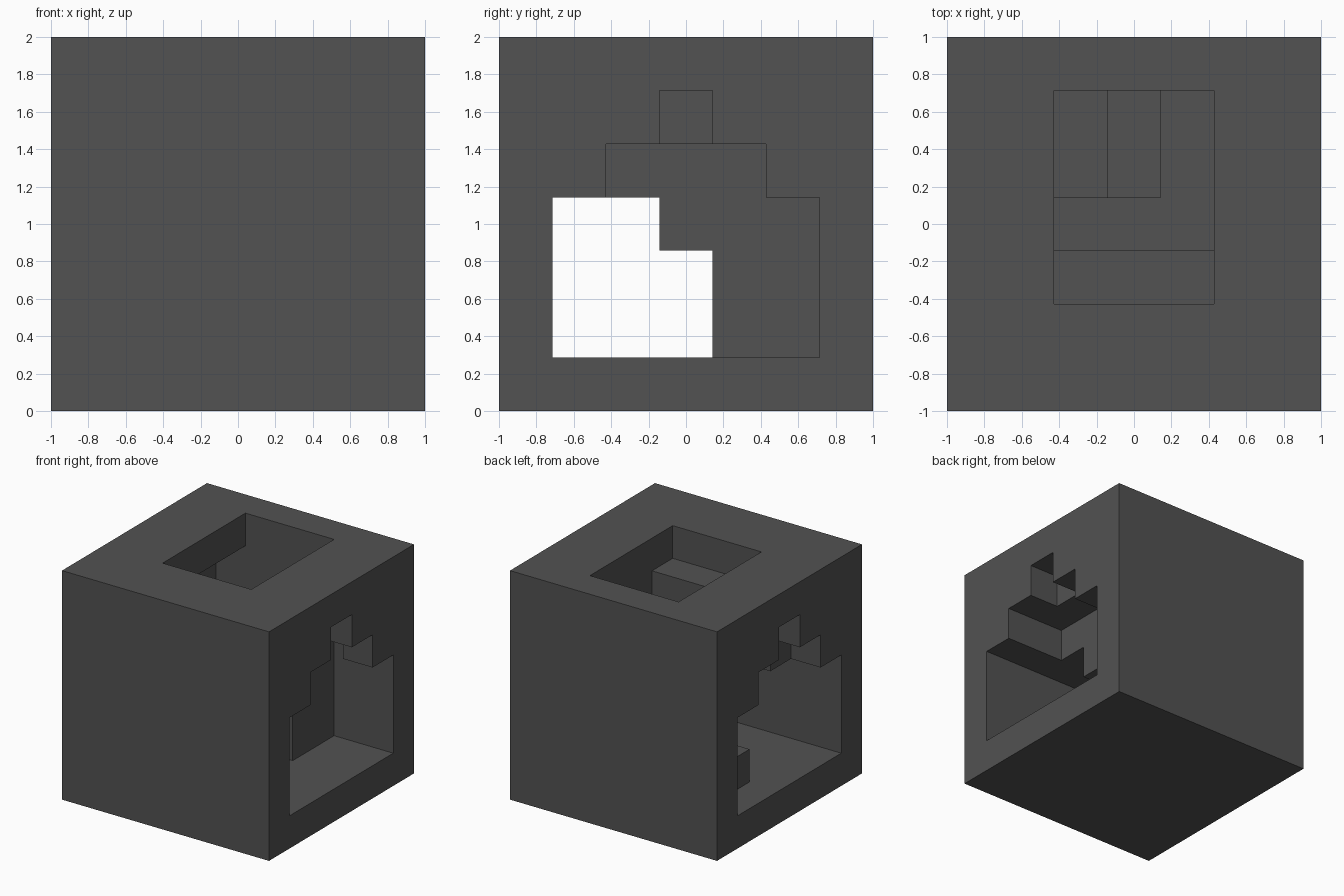
import bpy, bmesh
from mathutils import Vector

cube = bpy.data.objects.get("Cube")
if cube:
    bpy.data.objects.remove(cube, do_unlink=True)

N = 7            # cells along each side
U = 2 / N        # cell size

mat = bpy.data.materials.new("dark grey")
mat.use_nodes = True
COL = (0.085, 0.085, 0.085, 1)
mat.diffuse_color = COL
bsdf = next(n for n in mat.node_tree.nodes if n.type == 'BSDF_PRINCIPLED')
bsdf.inputs["Base Color"].default_value = COL
bsdf.inputs["Roughness"].default_value = 0.8


def box(x0, x1, y0, y1, z0, z1):
    """Set of grid cells in an inclusive range."""
    return {(x, y, z) for x in range(x0, x1 + 1)
            for y in range(y0, y1 + 1) for z in range(z0, z1 + 1)}


# Hollow room with a square stairwell up through the roof
hollow = (box(1, 5, 1, 5, 1, 3) | box(1, 5, 2, 5, 4, 4)
          | box(1, 4, 3, 5, 5, 5) | box(2, 4, 2, 5, 6, 6))
# Stepped doorway through each side wall
for x in (0, 6):
    hollow |= box(x, x, 1, 5, 1, 3) | box(x, x, 2, 4, 4, 4) | box(x, x, 3, 3, 5, 5)
walls = box(0, 6, 0, 6, 0, 6) - hollow

# Lower flight climbs along x, then a landing and an upper step turn to the front
flight = set()
for n in range(1, 5):
    flight |= box(n, n, 4, 5, 1, n)
landing = box(2, 4, 3, 3, 3, 4)
upper_step = box(1, 4, 2, 2, 4, 4)
solid = walls | flight | landing | upper_step


def build(name, cells):
    """Skin the cells wherever they face open space, then merge flat areas."""
    bm = bmesh.new()
    for c in sorted(cells):
        for axis in range(3):
            for s in (-1, 1):
                nb = list(c)
                nb[axis] += s
                if tuple(nb) in solid:
                    continue
                n = Vector((0, 0, 0))
                n[axis] = s
                a = Vector((0, 0, 0))
                a[(axis + 1) % 3] = 1
                b = n.cross(a)
                mid = Vector(c) + Vector((.5, .5, .5)) + n / 2
                corners = [mid + (a * p + b * q) / 2
                           for p, q in ((-1, -1), (1, -1), (1, 1), (-1, 1))]
                bm.faces.new([bm.verts.new((v.x * U - 1, v.y * U - 1, v.z * U))
                              for v in corners])
    bmesh.ops.remove_doubles(bm, verts=bm.verts, dist=1e-4)
    bmesh.ops.dissolve_limit(bm, angle_limit=0.01, verts=bm.verts, edges=bm.edges)
    me = bpy.data.meshes.new(name)
    bm.to_mesh(me)
    bm.free()
    me.materials.append(mat)
    ob = bpy.data.objects.new(name, me)
    bpy.context.collection.objects.link(ob)


build("outer_walls", walls)
build("lower_flight", flight)
build("landing", landing)
build("upper_step", upper_step)
